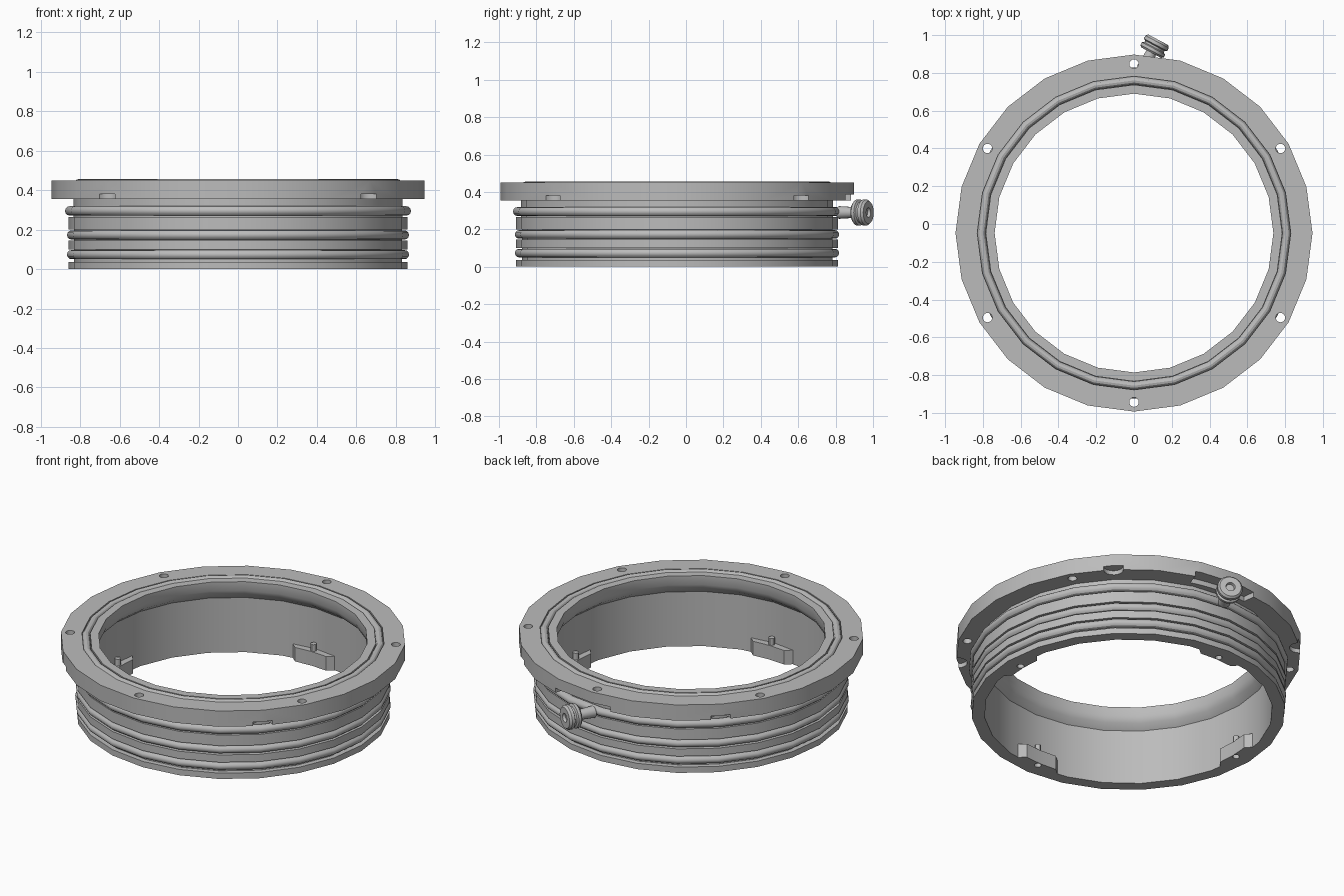
import bpy, bmesh, math
from mathutils import Vector, Matrix

if "Cube" in bpy.data.objects:
    bpy.data.objects.remove(bpy.data.objects["Cube"], do_unlink=True)

CENTRE = Vector((0, -0.048, 0))
SEGMENTS = 24

grey = bpy.data.materials.new("plain grey")
grey.use_nodes = True
grey.diffuse_color = (0.5, 0.5, 0.5, 1)
grey.node_tree.nodes["Principled BSDF"].inputs["Base Color"].default_value = (0.5, 0.5, 0.5, 1)


def finish(name, bm):
    bmesh.ops.recalc_face_normals(bm, faces=bm.faces)
    mesh = bpy.data.meshes.new(name)
    bm.to_mesh(mesh)
    bm.free()
    mesh.materials.append(grey)
    obj = bpy.data.objects.new(name, mesh)
    bpy.context.collection.objects.link(obj)
    return obj


def smooth(obj):
    bpy.ops.object.select_all(action="DESELECT")
    obj.select_set(True)
    bpy.context.view_layer.objects.active = obj
    bpy.ops.object.shade_smooth_by_angle(angle=math.radians(30))


def lathe(name, profile, matrix, segments=SEGMENTS):
    """Revolve a closed (radius, height) profile around z."""
    bm = bmesh.new()
    rings = []
    for i in range(segments):
        a = math.tau * i / segments
        rings.append([bm.verts.new((r * math.cos(a), r * math.sin(a), z)) for r, z in profile])
    n = len(profile)
    for i in range(segments):
        p, q = rings[i], rings[(i + 1) % segments]
        for j in range(n):
            k = (j + 1) % n
            bm.faces.new((p[j], q[j], q[k], p[k]))
    bm.transform(matrix)
    return finish(name, bm)


def polar(r, degrees, z=0):
    a = math.radians(degrees)
    return CENTRE + Vector((r * math.cos(a), r * math.sin(a), z))


def add_cylinder(bm, r, base, height, sides=16):
    bmesh.ops.create_cone(bm, cap_ends=True, segments=sides, radius1=r, radius2=r, depth=height,
                          matrix=Matrix.Translation(base + Vector((0, 0, height / 2))))


def add_prism(bm, points, z0, z1):
    low = [bm.verts.new((p.x, p.y, z0)) for p in points]
    high = [bm.verts.new((p.x, p.y, z1)) for p in points]
    bm.faces.new(low)
    bm.faces.new(high)
    for i in range(len(low)):
        j = (i + 1) % len(low)
        bm.faces.new((low[i], low[j], high[j], high[i]))


def cut(obj, cutter):
    cutter.hide_render = True
    cutter.hide_set(True)
    mod = obj.modifiers.new("cut", "BOOLEAN")
    mod.operation = "DIFFERENCE"
    mod.solver = "EXACT"
    mod.object = cutter
    bpy.context.view_layer.objects.active = obj
    obj.select_set(True)
    bpy.ops.object.modifier_apply(modifier=mod.name)
    bpy.data.objects.remove(cutter, do_unlink=True)


# Flanged ring with outer seal grooves, top seal groove and chamfered bore
profile = [(0.79, 0), (0.86, 0), (0.86, 0.035), (0.83, 0.035), (0.83, 0.1), (0.86, 0.1),
           (0.86, 0.145), (0.83, 0.145), (0.83, 0.2), (0.86, 0.2), (0.86, 0.265),
           (0.835, 0.265), (0.835, 0.355), (0.945, 0.355), (0.945, 0.45), (0.83, 0.45),
           (0.83, 0.42), (0.785, 0.42), (0.785, 0.45), (0.738, 0.45), (0.738, 0.395),
           (0.755, 0.36), (0.79, 0.33)]
ring = lathe("flanged_ring", profile, Matrix.Translation(CENTRE))

# Bolt holes, rim scallops and the relief beside the valve
cutters = bmesh.new()
for i in range(6):
    add_cylinder(cutters, 0.025, polar(0.895, 30 + 60 * i, 0.3), 0.2)
for i in range(4):
    add_cylinder(cutters, 0.055, polar(0.94, 45 + 90 * i, 0.34), 0.04)
cut(ring, finish("hole_cutter", cutters))
relief = bmesh.new()
angles = [73, 77, 81, 85, 89, 93, 97]
add_prism(relief, [polar(0.866, a) for a in angles] + [polar(1.0, a) for a in reversed(angles)], 0.34, 0.385)
cut(ring, finish("relief_cutter", relief))
smooth(ring)


# Seal rings seated in the grooves
def seal(name, r, z, thickness):
    circle = [(r + thickness * math.cos(math.tau * i / 12), z + thickness * math.sin(math.tau * i / 12))
              for i in range(12)]
    smooth(lathe(name, circle, Matrix.Translation(CENTRE)))


seal("lower_seal", 0.844, 0.073, 0.023)
seal("middle_seal", 0.844, 0.173, 0.023)
seal("upper_seal", 0.853, 0.295, 0.024)
seal("top_seal", 0.808, 0.434, 0.022)

# Four bosses inside the bore, each with a screw
for i in range(4):
    a = 90 * i
    bm = bmesh.new()
    outline = [polar(0.815, a + d) for d in (-12, -6, 0, 6, 12)]
    outline += [polar(0.748, a + d) for d in (8, 0, -8)]
    add_prism(bm, outline, 0, 0.085)
    boss = finish(f"boss_{i + 1}", bm)
    hole = bmesh.new()
    add_cylinder(hole, 0.02, polar(0.77, a, -0.02), 0.06, 12)
    cut(boss, finish("screw_hole_cutter", hole))
    smooth(boss)
    bm = bmesh.new()
    add_cylinder(bm, 0.017, polar(0.77, a, 0.03), 0.095, 12)
    smooth(finish(f"boss_screw_{i + 1}", bm))

# Grooved valve knob with a socket, set on a short stem
axis = Vector((math.cos(math.radians(62)), math.sin(math.radians(62)), 0))
seat = Matrix.Translation((0.11, 0.942, 0.29)) @ axis.to_track_quat("Z", "Y").to_matrix().to_4x4()
knob = [(0.001, -0.04), (0.06, -0.04), (0.07, -0.03), (0.07, -0.014), (0.058, -0.008),
        (0.058, 0.002), (0.07, 0.008), (0.07, 0.026), (0.06, 0.038), (0.026, 0.038),
        (0.022, 0.022), (0.001, 0.022)]
smooth(lathe("valve_knob", knob, seat))
stem = [(0.001, -0.14), (0.034, -0.14), (0.028, -0.035), (0.001, -0.035)]
smooth(lathe("valve_stem", stem, seat, 16))
